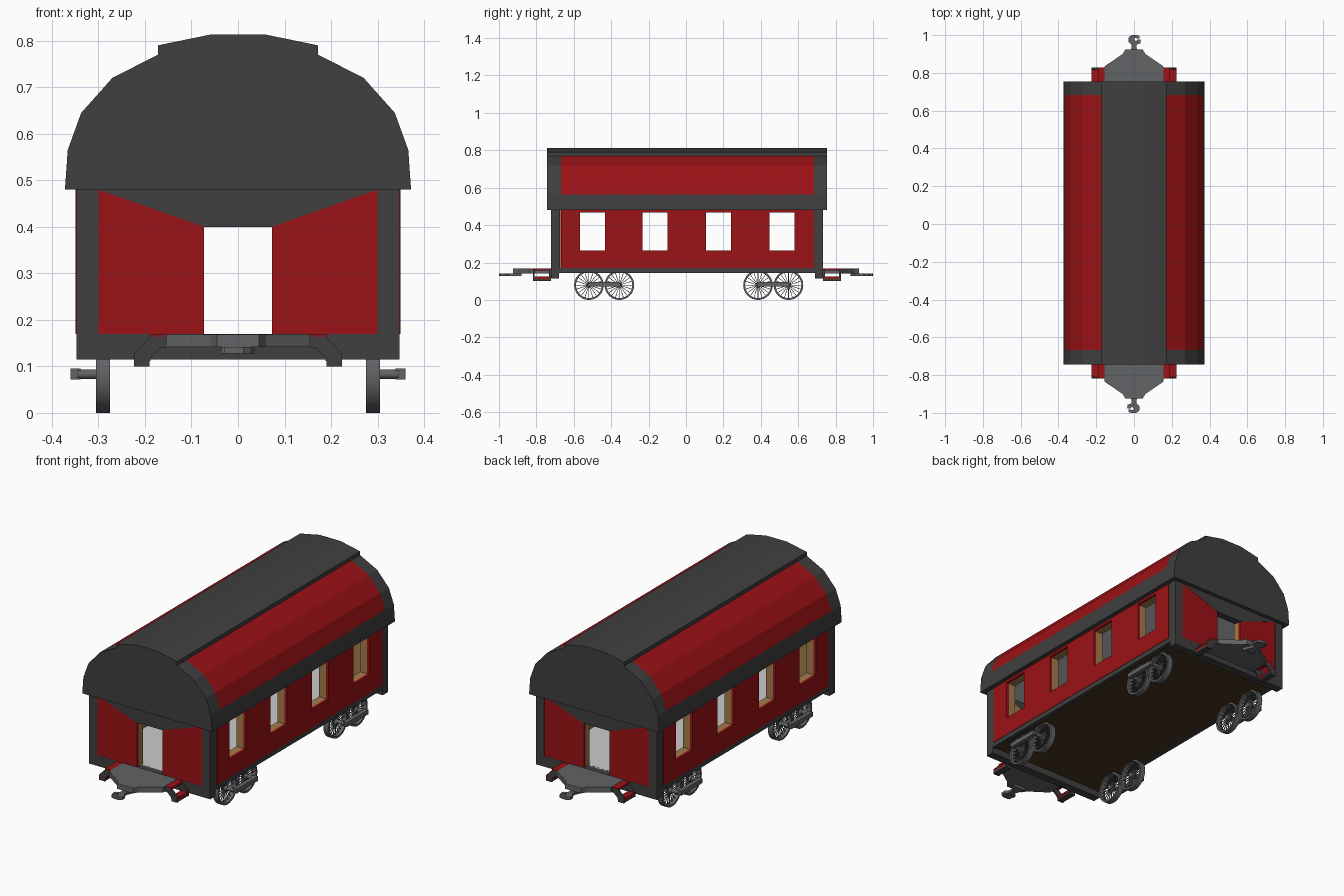
import bpy, bmesh, math
from mathutils import Matrix, Vector

if "Cube" in bpy.data.objects:
    bpy.data.objects.remove(bpy.data.objects["Cube"])


def mat(name, r, g, b):
    m = bpy.data.materials.new(name)
    m.diffuse_color = (r, g, b, 1)
    m.use_nodes = True
    m.node_tree.nodes["Principled BSDF"].inputs["Base Color"].default_value = m.diffuse_color
    return m


RED = mat("red_paint", .33, .006, .008)
DARK = mat("dark_trim", .05, .05, .05)
STEEL = mat("steel", .12, .125, .13)
TAN = mat("light_wood", .36, .2, .07)
BROWN = mat("dark_wood", .065, .035, .014)
CY = .005  # body centre along y


def finish(name, bm, *mats):
    bmesh.ops.recalc_face_normals(bm, faces=bm.faces)
    me = bpy.data.meshes.new(name)
    bm.to_mesh(me)
    bm.free()
    ob = bpy.data.objects.new(name, me)
    bpy.context.collection.objects.link(ob)
    for m in mats:
        if m:
            me.materials.append(m)
    return ob


def add_box(bm, x0, x1, y0, y1, z0, z1):
    c = ((x0 + x1) / 2, (y0 + y1) / 2, (z0 + z1) / 2)
    d = (abs(x1 - x0), abs(y1 - y0), abs(z1 - z0))
    bmesh.ops.create_cube(bm, size=1, matrix=Matrix.Translation(c) @ Matrix.Diagonal((*d, 1)))


def box(name, m, *dims):
    bm = bmesh.new()
    add_box(bm, *dims)
    return finish(name, bm, m)


def prism(name, m, pts, axis, a, b):
    """Extrude a 2D outline along y (points are x,z) or z (points are x,y)."""
    bm = bmesh.new()
    put = (lambda p, w: (p[0], w, p[1])) if axis == 'y' else (lambda p, w: (p[0], p[1], w))
    f = bm.faces.new([bm.verts.new(put(p, a)) for p in pts])
    ext = bmesh.ops.extrude_face_region(bm, geom=[f])
    step = Vector((0, b - a, 0) if axis == 'y' else (0, 0, b - a))
    bmesh.ops.translate(bm, vec=step, verts=[v for v in ext['geom'] if isinstance(v, bmesh.types.BMVert)])
    return finish(name, bm, m)


# Roof: faceted arch with raised centre strip, red panels between dark end bands
half = [(.372, .48), (.366, .565), (.337, .645), (.27, .72), (.172, .77), (.172, .79), (.06, .813)]
arch = half + [(-x, z) for x, z in reversed(half)]
n = len(arch)
bm = bmesh.new()
rings = [[bm.verts.new((x, y, z)) for x, z in arch] for y in (-.744, -.668, .684, .754)]
for k in range(3):
    for i in range(n):
        j = (i + 1) % n
        f = bm.faces.new((rings[k][i], rings[k][j], rings[k + 1][j], rings[k + 1][i]))
        if k == 1 and i in (1, 2, 3, n - 5, n - 4, n - 3):
            f.material_index = 1
bm.faces.new(rings[0])
bm.faces.new(rings[3])
finish("roof", bm, DARK, RED)

# Window cutter
bm = bmesh.new()
for y in (-.5, -.166, .174, .513):
    add_box(bm, -.5, .5, y - .067, y + .067, .265, .467)
cutter = finish("window_cutter", bm)
cutter.hide_render = True
cutter.display_type = 'WIRE'

# Side walls: red skin, wooden lining, lower sill
for s, side in ((-1, "left"), (1, "right")):
    walls = [box(side + "_wall", RED, s * .335, s * .349, -.668, .684, .17, .48),
             box(side + "_lining", TAN, s * .295, s * .335, -.675, .69, .17, .48)]
    for w in walls:
        b = w.modifiers.new("windows", 'BOOLEAN')
        b.operation = 'DIFFERENCE'
        b.solver = 'EXACT'
        b.object = cutter
    box(side + "_sill", DARK, s * .325, s * .347, -.68, .69, .145, .17)

# Floor and ceiling
box("floor_underside", BROWN, -.325, .325, -.69, .70, .15, .164)
box("floor", None, -.325, .325, -.69, .70, .164, .17)
box("ceiling", None, -.295, .295, -.68, .69, .474, .48)

# End walls, platforms, steps and couplers
for s, end in ((-1, "front"), (1, "rear")):
    def Y(d):
        return CY + s * d
    box(end + "_beam", DARK, -.347, .347, Y(.685), Y(.728), .115, .17)
    prism(end + "_door_header", DARK, [(-.3, .48), (-.073, .4), (.073, .4), (.3, .48)], 'y', Y(.69), Y(.728))
    for t, side in ((-1, "left"), (1, "right")):
        tag = f"{end}_{side}_"
        box(tag + "corner_post", DARK, t * .3, t * .347, Y(.678), Y(.728), .17, .48)
        prism(tag + "end_panel", RED, [(t * .073, .17), (t * .3, .17), (t * .3, .48), (t * .073, .4)],
              'y', Y(.715), Y(.727))
        prism(tag + "end_lining", TAN, [(t * .073, .17), (t * .3, .17), (t * .3, .48), (t * .073, .4)],
              'y', Y(.68), Y(.715))
        # Step stringers and treads
        stringer = [(.155, .164), (.188, .164), (.224, .127), (.224, .1), (.19, .1),
                    (.19, .117), (.166, .14), (.155, .14)]
        for k, d in enumerate((.728, .814)):
            prism(tag + f"stringer_{k}", DARK, [(t * x, z) for x, z in stringer], 'y', Y(d), Y(d + .009))
        box(tag + "upper_tread", RED, t * .15, t * .19, Y(.728), Y(.823), .157, .168)
        box(tag + "lower_tread", RED, t * .188, t * .224, Y(.728), Y(.823), .112, .124)
        box(tag + "tread_edge", DARK, t * .19, t * .224, Y(.728), Y(.823), .102, .112)
    deck = [(.155, .72), (.155, .835), (.06, .9), (.045, .925)]
    deck += [(-x, y) for x, y in reversed(deck)]
    prism(end + "_platform", STEEL, [(x, s * y) for x, y in deck], 'z', .142, .169)
    hook = [(-.035, .88), (.035, .88), (.014, .93), (.014, .95), (.034, .957), (.036, .975), (.022, .978),
            (.012, .968), (.002, .972), (.004, .984), (.03, .982), (.03, .995), (.015, 1),
            (-.012, 1), (-.028, .988), (-.028, .965), (-.014, .95), (-.014, .93)]
    prism(end + "_coupler", STEEL, [(s * x, s * y) for x, y in hook], 'z', .128, .142)

# Spoked wheel mesh, axis along x
R, SEG, SPOKES = .079, 32, 20
bm = bmesh.new()
section = [(-.015, R), (.015, R), (.015, R - .01), (-.015, R - .01)]
rim = [[bm.verts.new((x, r * math.cos(a), r * math.sin(a))) for x, r in section]
       for a in (2 * math.pi * i / SEG for i in range(SEG))]
for i in range(SEG):
    p, q = rim[i], rim[(i + 1) % SEG]
    for k in range(4):
        bm.faces.new((p[k], p[(k + 1) % 4], q[(k + 1) % 4], q[k]))
for i in range(SPOKES):
    rot = Matrix.Rotation(2 * math.pi * i / SPOKES, 4, 'X')
    bmesh.ops.create_cube(bm, size=1, matrix=rot @ Matrix.Translation((0, 0, .041))
                          @ Matrix.Diagonal((.004, .003, .06, 1)))
bmesh.ops.create_cone(bm, cap_ends=True, segments=16, radius1=.014, radius2=.014, depth=.03,
                      matrix=Matrix.Rotation(math.pi / 2, 4, 'Y'))
proto = finish("wheel_1", bm, STEEL)
for p in proto.data.polygons:
    p.use_smooth = True
bpy.context.view_layer.objects.active = proto
proto.select_set(True)
bpy.ops.object.shade_smooth_by_angle(angle=math.radians(35))

# Four pairs of wheels with connecting rods
count = 0
for s in (-1, 1):
    for ya, yb in ((-.519, -.356), (.385, .548)):
        for y in (ya, yb):
            count += 1
            w = proto if count == 1 else proto.copy()
            if count > 1:
                w.name = f"wheel_{count}"
                bpy.context.collection.objects.link(w)
            w.location = (s * .29, y, R)
        bm = bmesh.new()
        add_box(bm, s * .338, s * .36, ya - .006, yb + .006, .072, .095)
        for y in (ya, yb):
            bmesh.ops.create_cone(bm, cap_ends=True, segments=12, radius1=.01, radius2=.01, depth=.05,
                                  matrix=Matrix.Translation((s * .32, y, .083)) @ Matrix.Rotation(math.pi / 2, 4, 'Y'))
        finish(f"connecting_rod_{count // 2}", bm, STEEL)
